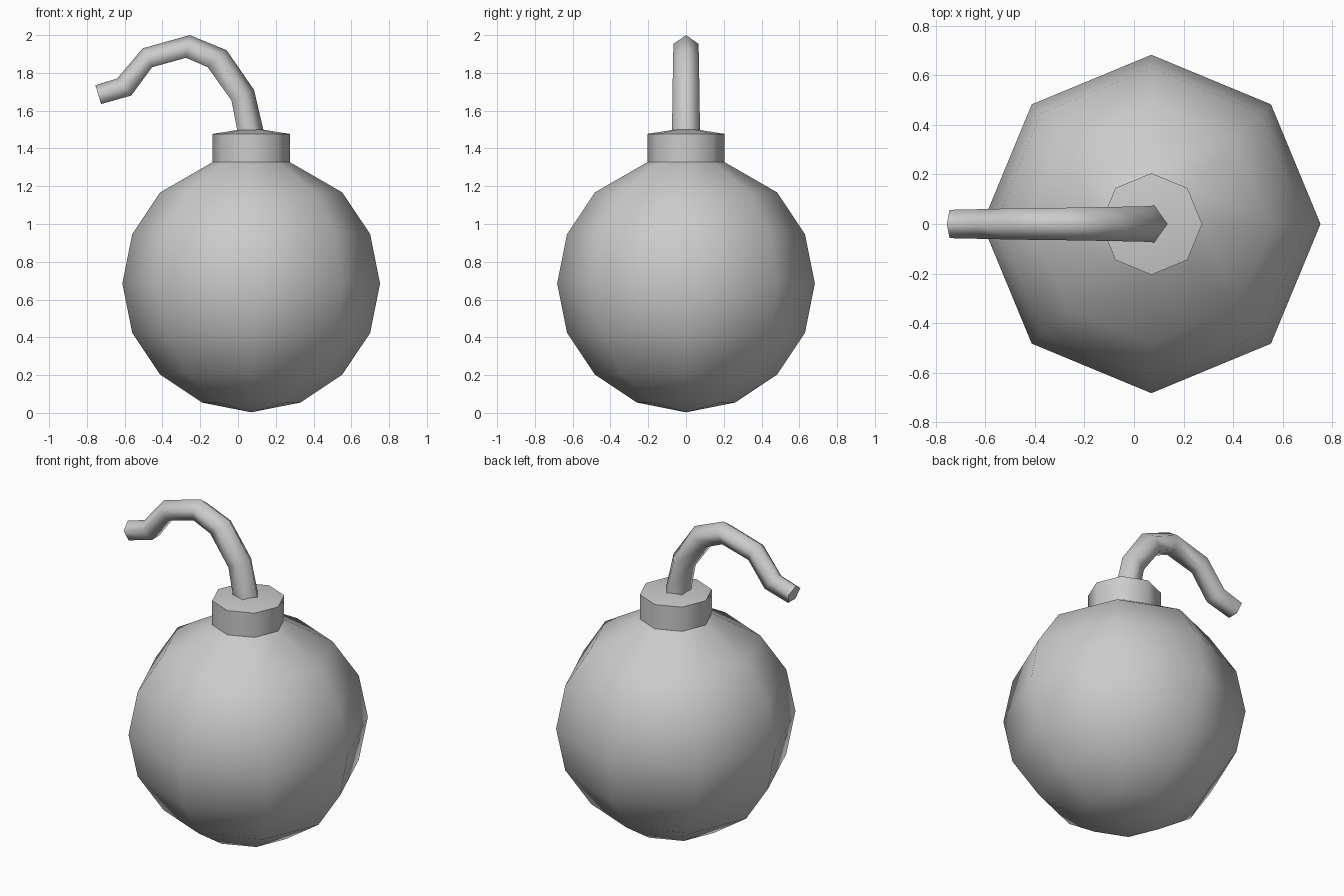
import bpy, math
from mathutils import Vector

if "Cube" in bpy.data.objects:
    bpy.data.objects.remove(bpy.data.objects["Cube"])

CX = 0.07  # axis of the round body


def make_object(name, verts, faces, smooth_angle):
    mesh = bpy.data.meshes.new(name)
    mesh.from_pydata(verts, [], faces)
    mesh.update()
    obj = bpy.data.objects.new(name, mesh)
    bpy.context.collection.objects.link(obj)
    bpy.ops.object.select_all(action='DESELECT')
    obj.select_set(True)
    bpy.context.view_layer.objects.active = obj
    bpy.ops.object.shade_smooth_by_angle(angle=math.radians(smooth_angle))
    return obj


def bridge(rings, n):
    return [(r * n + i, r * n + (i + 1) % n, (r + 1) * n + (i + 1) % n, (r + 1) * n + i)
            for r in range(rings - 1) for i in range(n)]


# Round body with neck: one lathed profile, eight sides
R, CZ, N = 0.682, 0.685, 8
profile = [(R * math.sin(k * math.pi / 8), CZ - R * math.cos(k * math.pi / 8))
           for k in range(1, 7)]
profile += [(0.205, 1.327), (0.205, 1.477)]
verts = [(CX + r * math.cos(i * math.tau / N), r * math.sin(i * math.tau / N), z)
         for r, z in profile for i in range(N)]
faces = bridge(len(profile), N)
bottom, top = len(verts), len(verts) + 1
last = (len(profile) - 1) * N
verts += [(CX, 0, 0.003), (CX, 0, 1.509)]
for i in range(N):
    j = (i + 1) % N
    faces += [(bottom, j, i), (top, last + i, last + j)]
make_object("bomb_body", verts, faces, 50)

# Fuse: tapered five-sided tube; each section is inner x, z, outer x, z
sections = [(-0.002, 1.488, 0.135, 1.496), (-0.035, 1.655, 0.085, 1.71),
            (-0.16, 1.83, -0.06, 1.92), (-0.275, 1.88, -0.255, 2.0),
            (-0.455, 1.83, -0.505, 1.93), (-0.565, 1.68, -0.64, 1.77),
            (-0.725, 1.635, -0.755, 1.735)]
verts = []
for k, (ix, iz, ox, oz) in enumerate(sections):
    inner, outer = Vector((ix, 0, iz)), Vector((ox, 0, oz))
    step = (outer - inner) / (1 + math.cos(math.pi / 5))
    centre = outer - step
    width = 0.078 - 0.018 * k / (len(sections) - 1)
    for i in range(5):
        a = i * math.tau / 5
        verts.append(centre + step * math.cos(a) + Vector((0, width * math.sin(a), 0)))
faces = bridge(len(sections), 5)
faces += [(4, 3, 2, 1, 0), tuple(range(len(verts) - 5, len(verts)))]
make_object("fuse", verts, faces, 80)
